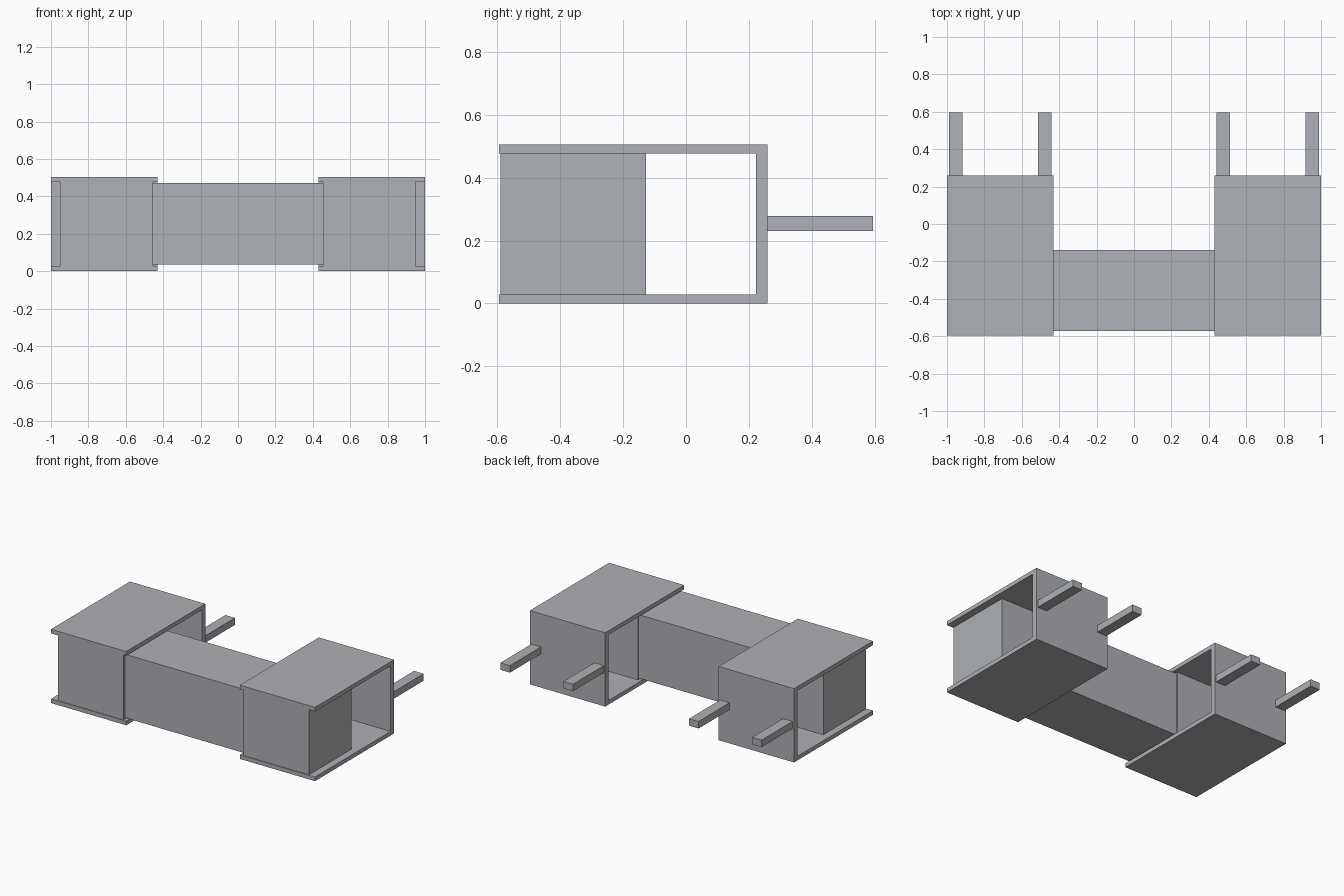
import bpy
import bmesh

cube = bpy.data.objects.get("Cube")
if cube:
    bpy.data.objects.remove(cube, do_unlink=True)

grey = bpy.data.materials.new("light_grey")
grey.use_nodes = True
colour = (0.42, 0.44, 0.465, 1)
grey.diffuse_color = colour
grey.node_tree.nodes["Principled BSDF"].inputs["Base Color"].default_value = colour


def prism(name, profile, x0, x1):
    """Extrude a y-z profile along x."""
    bm = bmesh.new()
    face = bm.faces.new([bm.verts.new((x0, y, z)) for y, z in profile])
    out = bmesh.ops.extrude_face_region(bm, geom=[face])
    moved = [v for v in out["geom"] if isinstance(v, bmesh.types.BMVert)]
    bmesh.ops.translate(bm, verts=moved, vec=(x1 - x0, 0, 0))
    bmesh.ops.recalc_face_normals(bm, faces=bm.faces)
    mesh = bpy.data.meshes.new(name)
    bm.to_mesh(mesh)
    bm.free()
    mesh.materials.append(grey)
    obj = bpy.data.objects.new(name, mesh)
    bpy.context.collection.objects.link(obj)
    return obj


def box(name, x, y, z):
    return prism(name, [(y[0], z[0]), (y[1], z[0]), (y[1], z[1]), (y[0], z[1])], *x)


FRONT, BACK, TOP, WALL = -0.595, 0.26, 0.505, 0.028

# C-shaped bracket, open at the front and both sides
bracket = [(FRONT, 0), (BACK, 0), (BACK, TOP), (FRONT, TOP),
           (FRONT, TOP - WALL), (BACK - 0.037, TOP - WALL),
           (BACK - 0.037, WALL), (FRONT, WALL)]

for side, s in (("left", 1), ("right", -1)):
    prism(side + "_bracket", bracket, s * 0.43, s * 1.0)
    # Block held between the bracket plates
    box(side + "_block", (s * 0.455, s * 0.95), (-0.59, -0.128), (WALL, TOP - WALL))
    # Pair of rear prongs
    for label, x0 in (("inner", 0.44), ("outer", 0.917)):
        box(f"{side}_{label}_prong", (s * x0, s * (x0 + 0.072)), (BACK, 0.595), (0.23, 0.278))

# Beam joining the two blocks
box("cross_beam", (-0.455, 0.455), (-0.572, -0.138), (0.036, 0.471))
